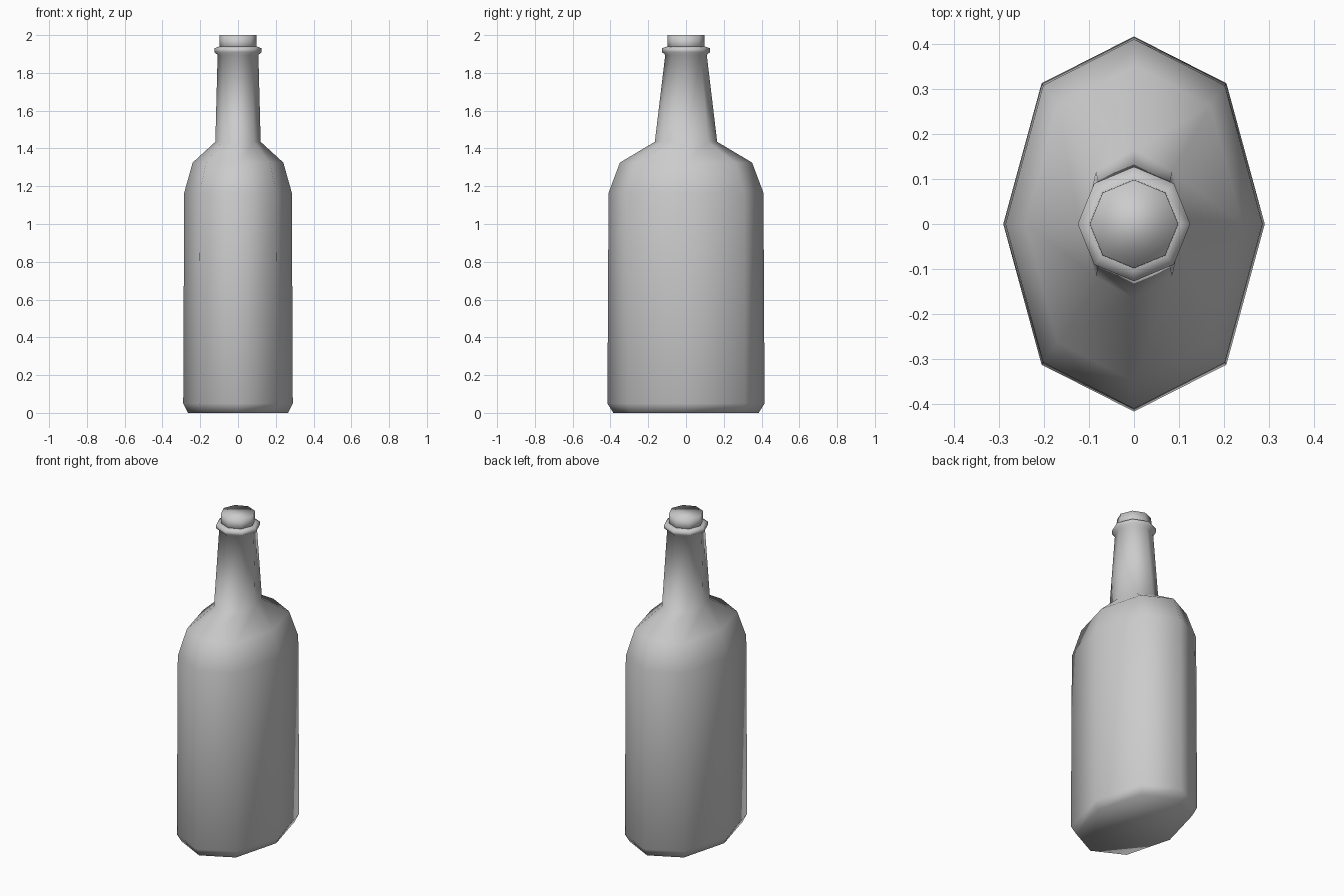
import bpy, bmesh

old = bpy.data.objects.get("Cube")
if old:
    bpy.data.objects.remove(old, do_unlink=True)

# Single grey colour
grey = bpy.data.materials.new("plain_grey")
grey.use_nodes = True
colour = (0.6, 0.6, 0.6, 1)
grey.diffuse_color = colour
grey.node_tree.nodes["Principled BSDF"].inputs["Base Color"].default_value = colour

D = 0.707  # diagonal corner factor of a regular octagon


def octagon(bm, z, rx, ry, corner_y):
    """Eight-sided ring with its points on the axes and diagonals."""
    cx, cy = rx * D, ry * corner_y
    pts = [(rx, 0), (cx, cy), (0, ry), (-cx, cy),
           (-rx, 0), (-cx, -cy), (0, -ry), (cx, -cy)]
    return [bm.verts.new((x, y, z)) for x, y in pts]


def loft(name, rings):
    """Closed skin through a stack of octagons."""
    bm = bmesh.new()
    loops = [octagon(bm, *r) for r in rings]
    for low, high in zip(loops, loops[1:]):
        for i in range(8):
            j = (i + 1) % 8
            bm.faces.new((low[i], low[j], high[j], high[i]))
    bm.faces.new(loops[0][::-1])
    bm.faces.new(loops[-1])
    for f in bm.faces:
        f.smooth = True
    mesh = bpy.data.meshes.new(name)
    bm.to_mesh(mesh)
    bm.free()
    mesh.materials.append(grey)
    obj = bpy.data.objects.new(name, mesh)
    bpy.context.collection.objects.link(obj)
    return obj


# Flattened body, shoulder, tapering neck and lip: z, half width, half depth, corner
loft("bottle", [
    (0.0, 0.265, 0.385, 0.75),
    (0.05, 0.29, 0.416, 0.75),
    (1.165, 0.285, 0.41, 0.75),
    (1.325, 0.24, 0.35, 0.75),
    (1.435, 0.12, 0.165, D),
    (1.895, 0.108, 0.11, D),
    (1.91, 0.125, 0.127, D),
    (1.93, 0.125, 0.127, D),
    (1.94, 0.099, 0.099, D),
])

# Stopper in the mouth
loft("stopper", [
    (1.92, 0.099, 0.099, D),
    (2.0, 0.098, 0.098, D),
])
